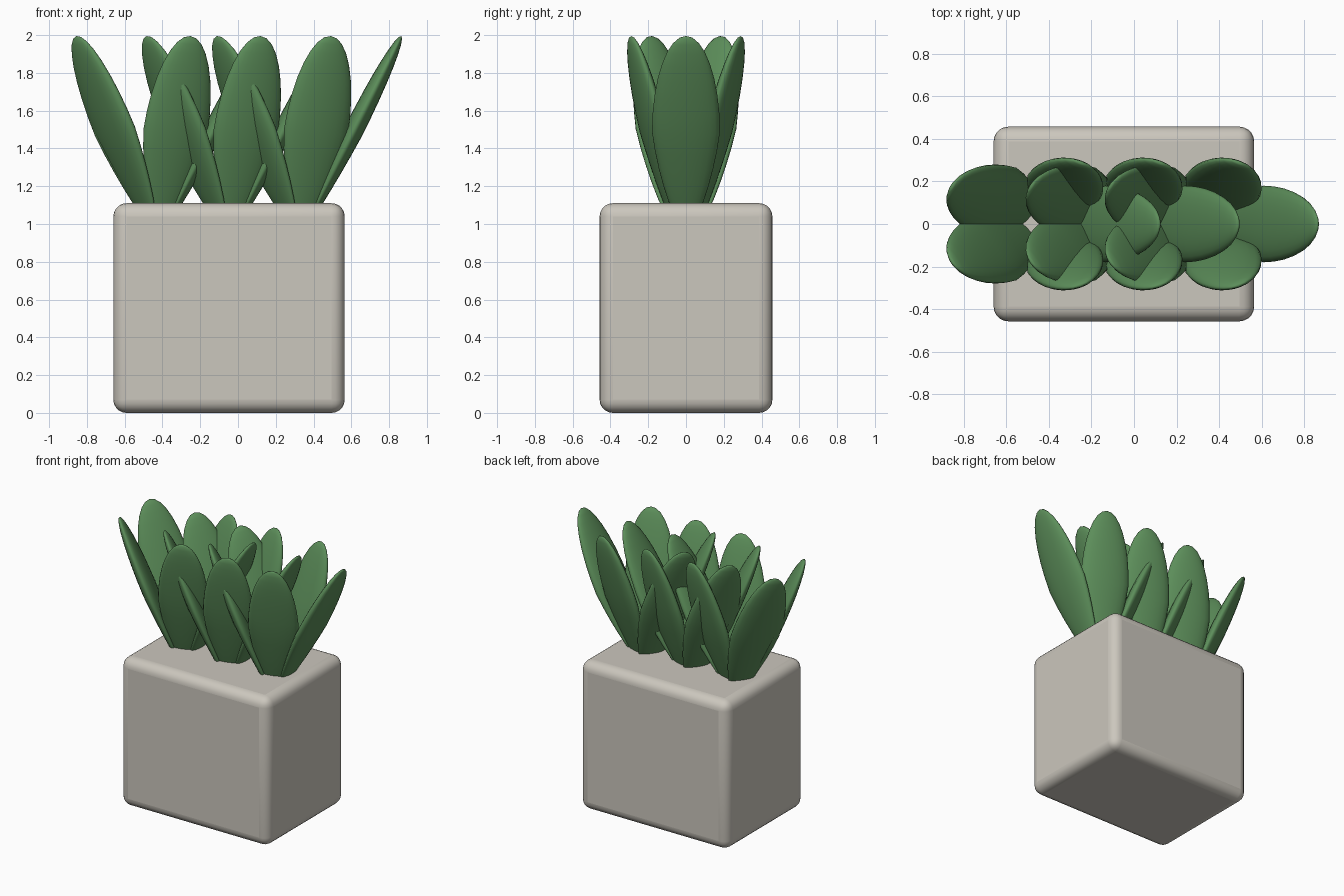
import bpy
import math
from mathutils import Vector, Matrix

cube = bpy.data.objects.get("Cube")
if cube:
    bpy.data.objects.remove(cube, do_unlink=True)


def make_material(name, rgb):
    mat = bpy.data.materials.new(name)
    mat.use_nodes = True
    color = (*rgb, 1)
    mat.diffuse_color = color
    bsdf = mat.node_tree.nodes["Principled BSDF"]
    bsdf.inputs["Base Color"].default_value = color
    bsdf.inputs["Roughness"].default_value = 0.7
    return mat


STONE = make_material("pale stone", (0.60, 0.57, 0.51))
GREEN = make_material("leaf green", (0.107, 0.27, 0.102))
CENTER_X = -0.0475

# Rounded box planter
bpy.ops.mesh.primitive_cube_add(size=1, location=(CENTER_X, 0, 0.555))
pot = bpy.context.object
pot.name = "planter"
pot.scale = (1.225, 0.915, 1.11)
bpy.ops.object.transform_apply(location=False, rotation=False, scale=True)
bevel = pot.modifiers.new("rounded edges", "BEVEL")
bevel.width = 0.07
bevel.segments = 5
pot.data.materials.append(STONE)
bpy.ops.object.shade_smooth_by_angle(angle=math.radians(40))


def add_leaf(name, base, tip, angle, half_width, half_thickness):
    """Flattened ellipsoid from base to tip, narrowed towards the base."""
    bpy.ops.mesh.primitive_uv_sphere_add(segments=24, ring_count=16, radius=1)
    leaf = bpy.context.object
    leaf.name = name
    axis = tip - base
    up = axis.normalized()
    side = Vector((-math.sin(angle), math.cos(angle), 0))
    side = (side - up * side.dot(up)).normalized()
    out = side.cross(up)
    frame = Matrix((out, side, up)).transposed()
    middle = (base + tip) / 2
    for v in leaf.data.vertices:
        taper = 1 - 0.35 * max(0, -v.co.z)
        local = Vector((v.co.x * half_thickness * taper,
                        v.co.y * half_width * taper,
                        v.co.z * axis.length / 2))
        v.co = middle + frame @ local
    leaf.data.materials.append(GREEN)
    bpy.ops.object.shade_smooth()


# Three succulents in a row, each a rosette of five leaves
for plant in range(3):
    x = CENTER_X + (plant - 1) * 0.372
    for i in range(5):
        angle = math.radians(72) * i
        c, s = math.cos(angle), math.sin(angle)
        sign = 0 if i == 0 else math.copysign(1, s)
        base = Vector((x + 0.03 * c, 0.05 * sign, 0.98))
        tip = Vector((x + 0.54 * c, 0.305 * s, 1.995))
        add_leaf(f"plant_{plant + 1}_leaf_{i + 1}", base, tip, angle,
                 0.18, 0.052)
